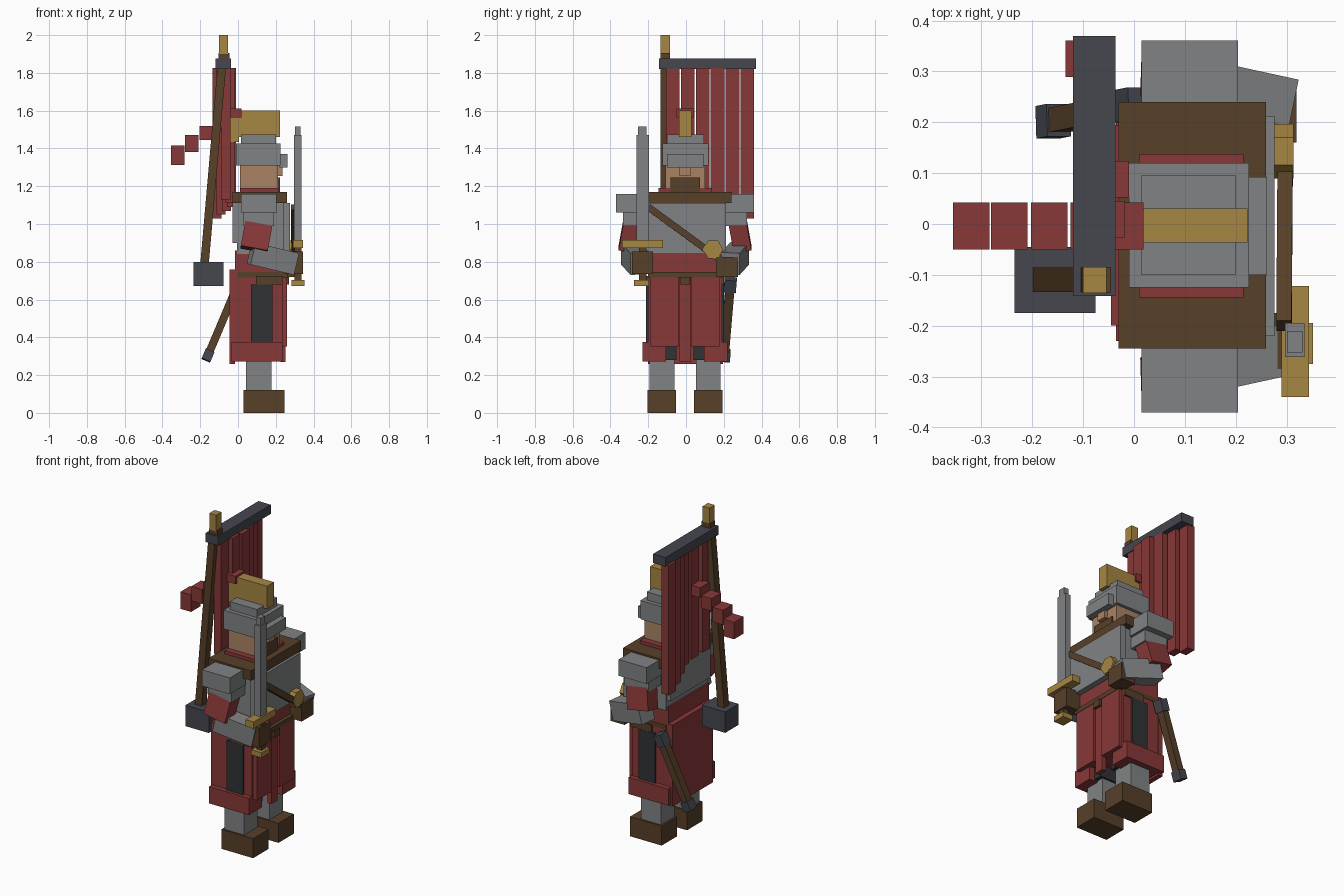
import bpy, math
from mathutils import Vector

if "Cube" in bpy.data.objects:
    bpy.data.objects.remove(bpy.data.objects["Cube"])

COL = dict(red=(.25, .04, .04), grey=(.22, .225, .23), gold=(.38, .24, .055), brown=(.095, .05, .022),
           steel=(.06, .063, .078), dark=(.03, .032, .036), skin=(.40, .23, .13))
MAT = {}
for n, c in COL.items():
    MAT[n] = bpy.data.materials.new(n)
    MAT[n].diffuse_color = (*c, 1)
MID = -0.005  # body symmetry plane


def cube(name, loc, size, col):
    bpy.ops.mesh.primitive_cube_add(size=1, location=loc)
    o = bpy.context.object
    o.name = name
    o.scale = size
    o.data.materials.append(MAT[col])
    return o


def box(name, x, y, z, col):
    lo, hi = zip(x, y, z)
    return cube(name, [(a + b) / 2 for a, b in zip(lo, hi)], [b - a for a, b in zip(lo, hi)], col)


def pair(name, x, y, z, col):
    """Box on both sides of the body; y is the distance from the middle."""
    box(name + "_left", x, (MID + y[0], MID + y[1]), z, col)
    box(name + "_right", x, (MID - y[1], MID - y[0]), z, col)


def beam(name, p, q, w, d, col):
    """Slanted bar from p to q: width w along y, depth d."""
    p, q = Vector(p), Vector(q)
    o = cube(name, (p + q) / 2, (d, w, (q - p).length), col)
    o.rotation_mode = 'QUATERNION'
    zdir = (q - p).normalized()
    xdir = Vector((0, 1, 0)).cross(zdir).normalized()
    from mathutils import Matrix
    m = Matrix((xdir, zdir.cross(xdir), zdir)).transposed()
    o.rotation_quaternion = m.to_quaternion()
    return o


# Feet and legs
pair("boot", (.03, .245), (.048, .198), (0, .12), "brown")
pair("leg", (.042, .177), (.057, .188), (.12, .42), "grey")
pair("trouser", (.05, .2), (.045, .1), (.28, .4), "dark")

# Skirt
box("skirt", (-.02, .235), (-.2, .19), (.355, .745), "red")
box("skirt_back", (-.045, -.015), (-.2, .195), (.26, .76), "red")
pair("skirt_hem", (-.035, .235), (.1, .225), (.272, .375), "red")
pair("skirt_front", (.22, .26), (.035, .183), (.352, .72), "red")
box("skirt_centre", (.225, .252), (-.035, .025), (.27, .72), "red")
pair("skirt_side_panel", (.07, .182), (.19, .207), (.375, .68), "dark")

# Waist and torso
box("waist", (-.015, .24), (-.2, .19), (.74, .86), "red")
box("belt", (.0, .262), (-.202, .192), (.718, .745), "brown")
pair("belt_side", (.095, .235), (.19, .206), (.68, .725), "brown")
box("belt_buckle", (.24, .27), (-.03, .02), (.68, .72), "brown")
box("torso", (-.005, .25), (-.205, .2), (.84, 1.12), "grey")
box("back_plate", (-.028, .02), (-.2, .19), (.9, 1.11), "grey")
box("chest_plate", (.24, .276), (-.22, .212), (.84, 1.11), "grey")
box("collar", (-.03, .26), (-.245, .24), (1.11, 1.17), "brown")
box("neck_scarf", (.01, .215), (-.145, .138), (1.165, 1.19), "red")

# Shoulder strap with ornament
beam("chest_strap", (.295, -.2, 1.09), (.298, .21, .79), .03, .03, "brown").scale.y = .036
bpy.ops.mesh.primitive_cylinder_add(vertices=6, radius=.054, depth=.04, location=(.294, .143, .865),
                                    rotation=(0, math.pi / 2, 0))
o = bpy.context.object
o.name = "strap_ornament"
o.data.materials.append(MAT["gold"])

# Head and helmet
box("head", (.01, .212), (-.108, .1), (1.17, 1.33), "skin")
box("beard", (.19, .222), (-.083, .073), (1.17, 1.245), "brown")
box("nose", (.2, .235), (-.035, .025), (1.255, 1.31), "skin")
box("helmet", (-.01, .226), (-.125, .12), (1.31, 1.425), "grey")
box("helmet_cap", (.015, .2), (-.1, .095), (1.42, 1.475), "grey")
box("helmet_visor", (.22, .262), (-.1, .092), (1.3, 1.37), "grey")
box("helmet_crest", (-.002, .223), (-.036, .03), (1.46, 1.6), "gold")
box("helmet_crest_back", (-.045, .005), (-.03, .025), (1.435, 1.565), "gold")

# Trailing plume
for i, (x, z) in enumerate([(-.017, 1.587), (-.088, 1.535), (-.166, 1.482), (-.244, 1.425), (-.319, 1.364)]):
    h = .024 + .007 * i
    w = .037 if i else .038
    box(f"plume_{i + 1}", (x - w, x + w - .002), (-.05, .042), (z - h, z + h), "red")

# Arms
pair("pauldron", (.015, .205), (.215, .366), (1.06, 1.16), "grey")
pair("pauldron_lower", (.03, .19), (.2, .328), (.99, 1.06), "grey")
for s, side in ((1, "left"), (-1, "right")):
    y = lambda v: MID + s * v
    beam("sleeve_" + side, (.115, y(.275), 1.03), (.085, y(.305), .865), .095, .145, "red")
    beam("forearm_" + side, (.07, y(.29), .845), (.3, y(.24), .79), .1, .118, "grey")
box("hand_left", (.225, .32), (.16, .275), (.72, .825), "brown")
box("hand_right", (.245, .343), (-.285, -.175), (.735, .855), "brown")

# Sword
box("sword_blade", (.297, .335), (-.262, -.195), (.9, 1.47), "grey")
box("sword_tip", (.301, .331), (-.253, -.21), (1.46, 1.515), "grey")
box("sword_guard", (.29, .344), (-.34, -.122), (.873, .915), "gold")
box("sword_grip", (.3, .335), (-.25, -.21), (.69, .88), "brown")
box("sword_pommel", (.282, .352), (-.275, -.195), (.672, .703), "gold")

# Scabbard on the left hip
a, b = Vector((-.17, .2, .278)), Vector((.012, .237, .71))
beam("scabbard", a.lerp(b, .03), a.lerp(b, .97), .048, .042, "brown")
beam("scabbard_tip", a, a.lerp(b, .12), .064, .05, "steel")
beam("scabbard_mouth", a.lerp(b, .85), b, .064, .05, "steel")

# Banner pole carried on the back
beam("banner_pole", (-.178, -.11, .78), (-.08, -.11, 1.9), .048, .045, "brown")
box("pole_socket", (-.235, -.076), (-.175, -.045), (.672, .8), "steel")
box("pole_collar", (-.102, -.045), (-.135, -.085), (1.87, 1.905), "brown")
box("pole_finial", (-.1, -.054), (-.136, -.085), (1.9, 2.0), "gold")
box("banner_crossbar", (-.12, -.036), (-.142, .37), (1.82, 1.876), "steel")

# Waving banner strips
for i, x in enumerate([-.065, -.042, -.034, -.06, -.09, -.111]):
    y = -.106 + i * .079
    box(f"banner_strip_{i + 1}", (x - .024, x + .024), (y, y + .072), (1.13 - .02 * i, 1.825), "red")

for m in bpy.data.materials:
    if m.users and not m.is_grease_pencil:
        m.use_nodes = True
        m.node_tree.nodes["Principled BSDF"].inputs["Base Color"].default_value = m.diffuse_color
